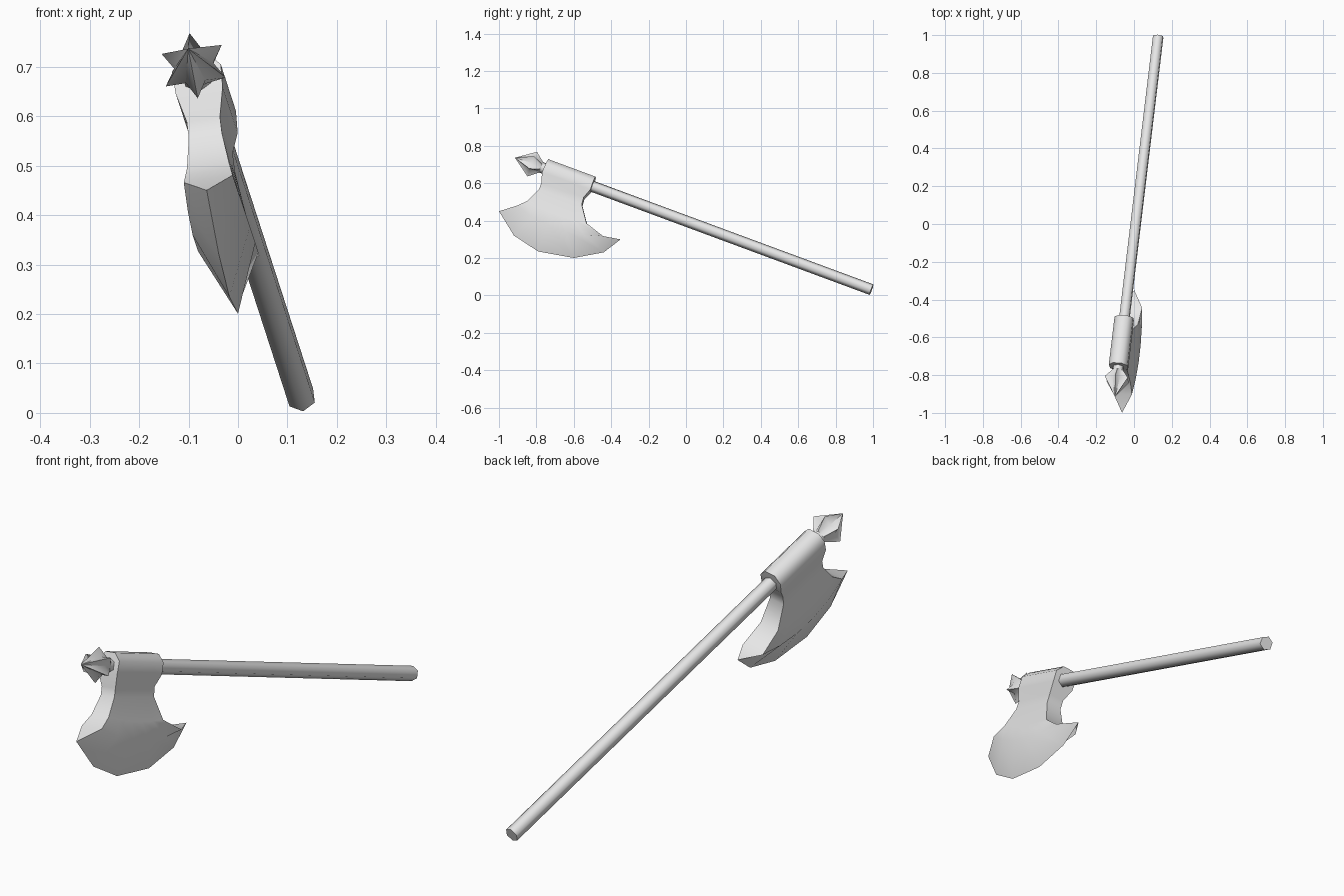
import bpy, bmesh
from math import cos, sin, pi, radians
from mathutils import Vector

cube = bpy.data.objects.get("Cube")
if cube:
    bpy.data.objects.remove(cube)

# Plain grey for the whole axe
grey = bpy.data.materials.new("plain_grey")
grey.use_nodes = True
COLOUR = (0.8, 0.8, 0.8, 1)
grey.diffuse_color = COLOUR
grey.node_tree.nodes["Principled BSDF"].inputs["Base Color"].default_value = COLOUR

# Axe frame: along the handle, out toward the cutting edge, across the blade
CENTRE = Vector((-0.063, -0.6, 0.62))
ALONG = Vector((-0.12, -1, 0.37)).normalized()
OUT = Vector((0.116, -0.357, -0.927))
OUT = (OUT - ALONG * OUT.dot(ALONG)).normalized()
ACROSS = ALONG.cross(OUT)


def place(s, t, w):
    return CENTRE + ALONG * s + OUT * t + ACROSS * w


def finish(name, bm, angle):
    bmesh.ops.recalc_face_normals(bm, faces=bm.faces)
    mesh = bpy.data.meshes.new(name)
    bm.to_mesh(mesh)
    bm.free()
    mesh.materials.append(grey)
    obj = bpy.data.objects.new(name, mesh)
    bpy.context.collection.objects.link(obj)
    bpy.ops.object.select_all(action='DESELECT')
    obj.select_set(True)
    bpy.context.view_layer.objects.active = obj
    bpy.ops.object.shade_smooth_by_angle(angle=radians(angle))


def lathe(name, rings, sides, angle):
    """Rings are (distance along, radius on even corners, radius on odd corners)."""
    bm = bmesh.new()
    loops = []
    for s, even, odd in rings:
        loop = []
        for i in range(sides):
            r, a = (odd if i % 2 else even), 2 * pi * i / sides
            loop.append(bm.verts.new(place(s, r * cos(a), r * sin(a))))
        loops.append(loop)
    for a, b in zip(loops, loops[1:]):
        for i in range(sides):
            j = (i + 1) % sides
            bm.faces.new((a[i], a[j], b[j], b[i]))
    bm.faces.new(loops[0])
    bm.faces.new(loops[-1])
    bmesh.ops.remove_doubles(bm, verts=bm.verts, dist=0.0005)
    finish(name, bm, angle)


# Six-sided handle and six-pointed star spike
lathe("handle", [(-1.708, 0.03, 0.03), (0.2, 0.03, 0.03)], 6, 65)
lathe("star_spike", [(0.185, 0.028, 0.026), (0.238, 0.071, 0.04), (0.338, 0, 0)], 12, 45)

# Head rows: front (along, out), back (along, out), bow of the row, half thickness
ROWS = [
    ((0.165, -0.052), (-0.105, -0.052), 0, 0.024),
    ((0.166, -0.022), (-0.107, -0.022), 0, 0.050),
    ((0.168, 0.028), (-0.108, 0.025), 0, 0.048),
    ((0.152, 0.085), (-0.088, 0.075), 0, 0.034),
    ((0.152, 0.12), (-0.092, 0.115), 0, 0.034),
    ((0.185, 0.198), (-0.153, 0.202), 0.01, 0.043),
    ((0.228, 0.243), (-0.262, 0.237), 0.045, 0.05),
]
# Cutting edge from the front horn to the back horn
EDGE = [(0.314, 0.30), (0.192, 0.395), (0.039, 0.43),
        (-0.152, 0.396), (-0.291, 0.312), (-0.351, 0.215)]

bm = bmesh.new()
cols = len(EDGE)
sheets = {1: [], -1: []}
for front, back, bow, half in ROWS:
    for side, sheet in sheets.items():
        row = []
        for c in range(cols):
            u = c / (cols - 1)
            s, t = Vector(front).lerp(Vector(back), u)
            arch = 4 * u * (1 - u)
            row.append(bm.verts.new(place(s, t + bow * arch,
                                          side * (half + 0.2 * bow * arch))))
        sheet.append(row)
edge = [bm.verts.new(place(s, t, 0)) for s, t in EDGE]
for sheet in sheets.values():
    sheet.append(edge)
    for a, b in zip(sheet, sheet[1:]):
        for c in range(cols - 1):
            bm.faces.new((a[c], a[c + 1], b[c + 1], b[c]))

# Close the front and back ends and the top of the socket
left, right = sheets[1], sheets[-1]
for c in (0, cols - 1):
    for r in range(len(ROWS) - 1):
        bm.faces.new((left[r][c], left[r + 1][c], right[r + 1][c], right[r][c]))
    bm.faces.new((left[-2][c], edge[c], right[-2][c]))
for c in range(cols - 1):
    bm.faces.new((left[0][c], left[0][c + 1], right[0][c + 1], right[0][c]))
finish("axe_head", bm, 65)
